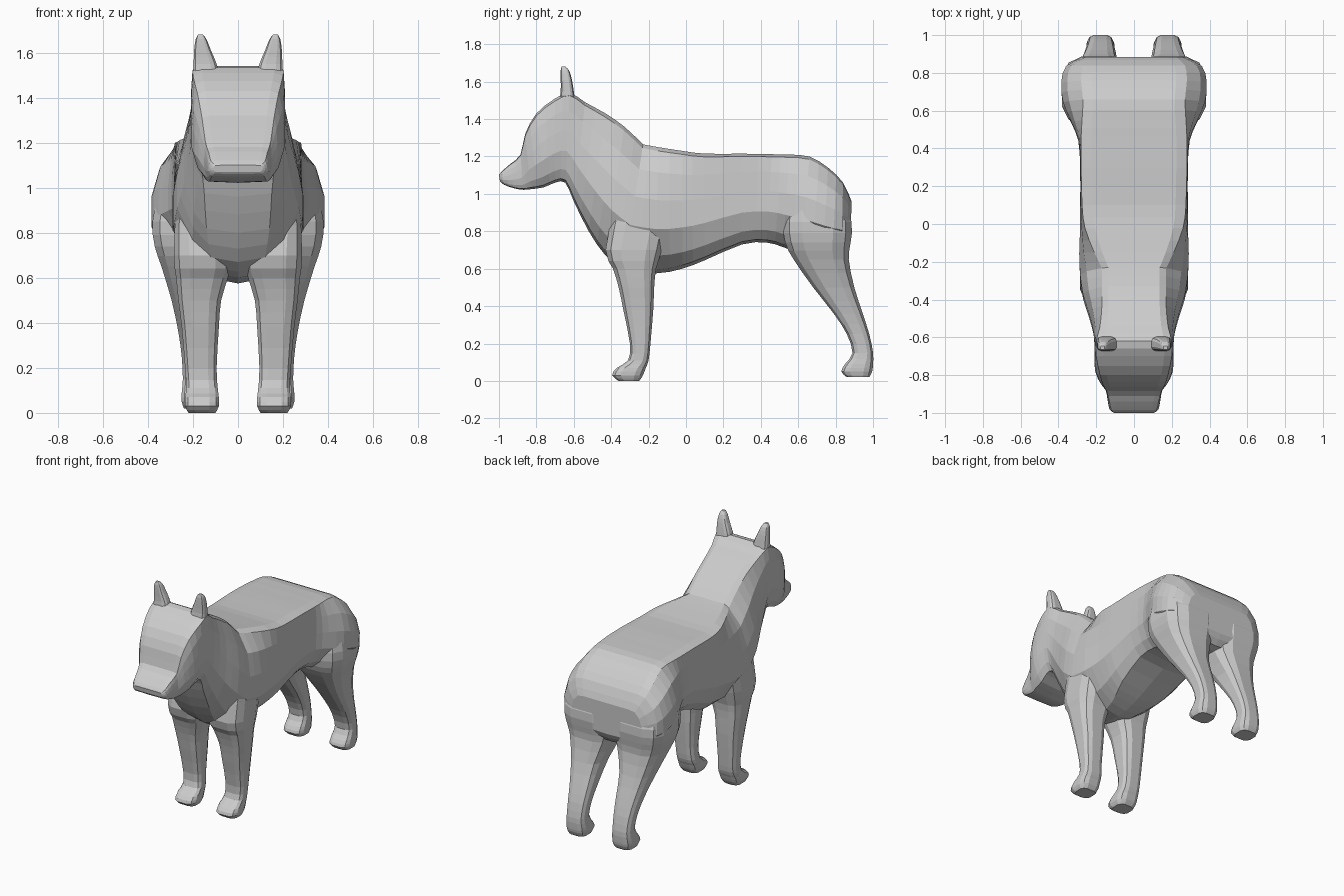
import bpy, bmesh


def smooth_rows(rows, steps=2):
    """Catmull-Rom interpolation between station rows."""
    out = []
    for i in range(len(rows) - 1):
        a, b, c, d = (rows[max(i - 1, 0)], rows[i], rows[i + 1], rows[min(i + 2, len(rows) - 1)])
        for s in range(steps):
            t = s / steps
            out.append([0.5 * (2 * q + (r - p) * t + (2 * p - 5 * q + 4 * r - w) * t * t
                               + (3 * q - p - 3 * r + w) * t ** 3)
                        for p, q, r, w in zip(a, b, c, d)])
    return out + [list(rows[-1])]


def loft(name, rings, caps=(True, True), mirror=False):
    bm = bmesh.new()
    vr = [[bm.verts.new(p) for p in ring] for ring in rings]
    n = len(vr[0])
    for a, b in zip(vr, vr[1:]):
        for i in range(n):
            j = (i + 1) % n
            bm.faces.new((a[i], a[j], b[j], b[i]))
    if caps[0]:
        bm.faces.new(vr[0])
    if caps[1]:
        bm.faces.new(vr[-1])
    bmesh.ops.recalc_face_normals(bm, faces=bm.faces)
    me = bpy.data.meshes.new(name)
    bm.to_mesh(me)
    bm.free()
    ob = bpy.data.objects.new(name, me)
    bpy.context.collection.objects.link(ob)
    if mirror:
        ob.modifiers.new("mirror", 'MIRROR')
    return ob


def trunk_ring(row):
    """Flat-topped section between a top and a bottom point."""
    yt, zt, yb, zb, wt, wm, wb = row
    half = [(0, 0), (wt * 0.8, 0), (wt, 0.03), (wt + (wm - wt) * 0.7, 0.2), (wm, 0.42),
            (wm, 0.65), (wm + (wb - wm) * 0.45, 0.86), (wb, 0.97), (0, 1)]
    pts = half + [(-x, t) for x, t in half[-2:0:-1]]
    return [(x, yt + (yb - yt) * t, zt + (zb - zt) * t) for x, t in pts]


# rounded-box outline used for legs and ears
q = [(1, 0.45), (0.82, 0.82), (0.45, 1)]
OUTLINE = (q + [(-x, y) for x, y in q[::-1]] + [(-x, -y) for x, y in q]
           + [(x, -y) for x, y in q[::-1]])


def limb_ring(row):
    z, y0, y1, x0, x1 = row
    return [((x0 + x1) / 2 + u * (x1 - x0) / 2, (y0 + y1) / 2 + v * (y1 - y0) / 2, z)
            for u, v in OUTLINE]


def limb(name, rows):
    loft(name, [limb_ring(r) for r in smooth_rows(rows)], mirror=True)


# torso stations: top y,z, bottom y,z, half widths top/middle/bottom
torso = [
    (.885, .96, .88, .74, .22, .27, .18),
    (.84, 1.06, .83, .67, .27, .36, .20),
    (.76, 1.14, .73, .66, .28, .385, .20),
    (.66, 1.20, .62, .68, .27, .375, .20),
    (.55, 1.21, .52, .715, .275, .33, .20),
    (.46, 1.212, .43, .74, .28, .295, .20),
    (.30, 1.215, .30, .73, .28, .285, .20),
    (.10, 1.215, .10, .645, .275, .285, .18),
    (-.02, 1.23, -.02, .60, .26, .285, .14),
    (-.15, 1.25, -.16, .575, .21, .29, .10),
    (-.23, 1.265, -.33, .60, .17, .285, .10),
]
# neck, skull and muzzle stations
head = [
    torso[-1],
    (-.33, 1.36, -.43, .67, .17, .27, .12),
    (-.43, 1.43, -.52, .80, .17, .24, .14),
    (-.54, 1.49, -.60, .96, .18, .215, .15),
    (-.62, 1.54, -.645, 1.06, .20, .21, .16),
    (-.70, 1.51, -.70, 1.06, .20, .21, .16),
    (-.80, 1.43, -.76, 1.035, .18, .205, .15),
    (-.86, 1.32, -.83, 1.025, .16, .175, .14),
    (-.885, 1.21, -.87, 1.022, .145, .15, .13),
    (-.94, 1.16, -.92, 1.03, .13, .14, .125),
    (-.985, 1.12, -.975, 1.05, .12, .13, .115),
    (-1.0, 1.10, -.995, 1.07, .10, .11, .10),
]
loft("torso", [trunk_ring(r) for r in smooth_rows(torso)], (True, False))
loft("neck_and_head", [trunk_ring(r) for r in smooth_rows(head)], (False, True))

# legs and ears: z, y range, x range
limb("front_legs", [
    (.95, -.38, -.08, .10, .275), (.70, -.43, -.13, .03, .285), (.60, -.39, -.16, .045, .275),
    (.50, -.36, -.17, .075, .265), (.38, -.335, -.175, .085, .25), (.20, -.30, -.19, .095, .235),
    (.11, -.31, -.20, .09, .23), (.07, -.37, -.215, .085, .235), (.03, -.395, -.23, .085, .235),
    (.0, -.36, -.25, .10, .22)])
limb("hind_legs", [
    (1.0, .55, .82, .03, .35), (.85, .52, .885, .01, .38), (.74, .53, .88, .01, .37),
    (.65, .575, .87, .03, .34), (.50, .68, .90, .08, .295), (.36, .79, .945, .095, .265),
    (.25, .86, .98, .105, .25), (.15, .89, 1.0, .11, .245), (.09, .85, 1.0, .105, .25),
    (.05, .83, .995, .105, .25), (.02, .86, .98, .115, .24)])
limb("ears", [
    (1.48, -.68, -.59, .08, .20), (1.55, -.67, -.60, .095, .197), (1.61, -.67, -.61, .12, .195),
    (1.66, -.67, -.625, .14, .188), (1.68, -.665, -.645, .155, .177)])
